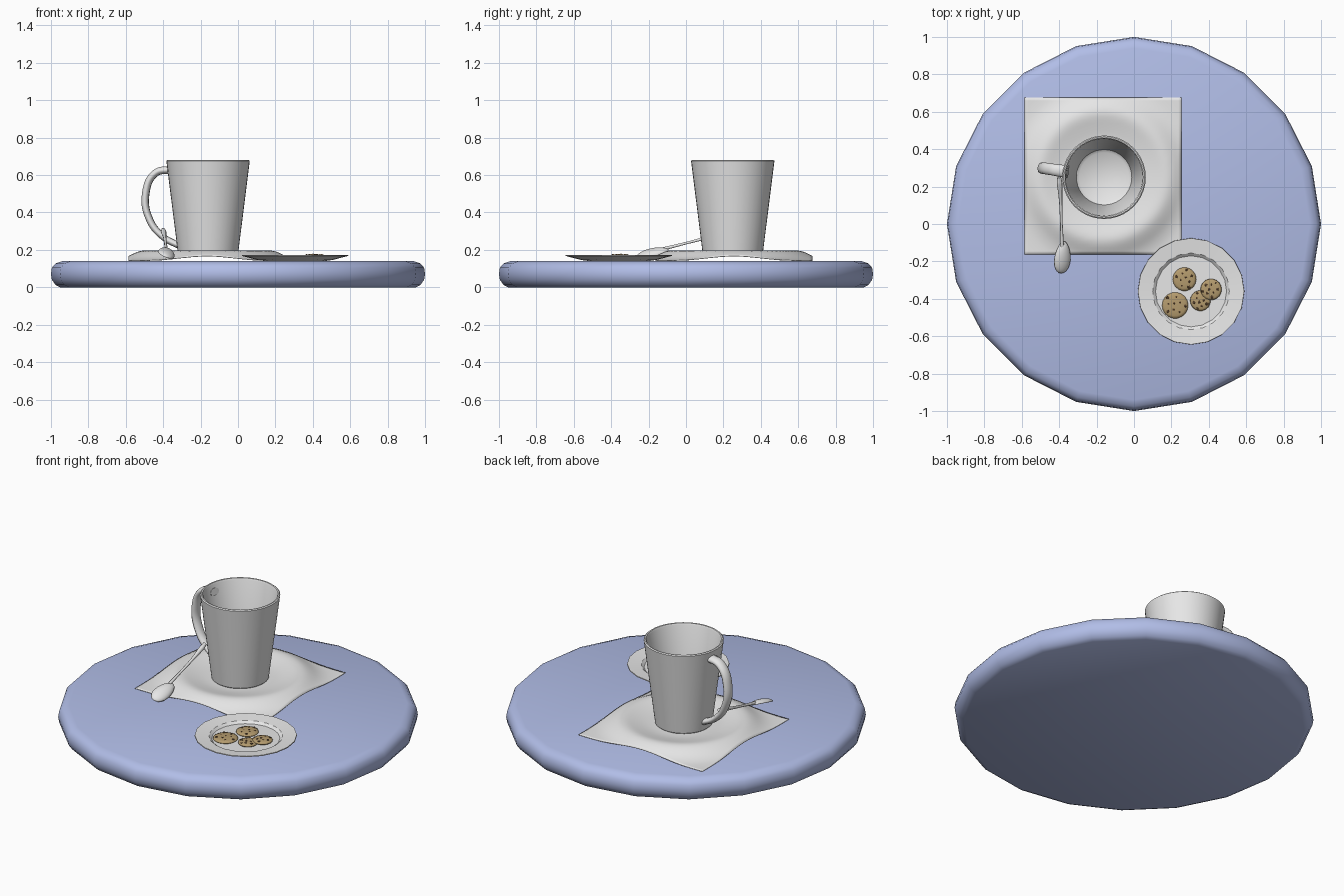
import bpy, bmesh, math, random
from mathutils import Vector

cube = bpy.data.objects.get("Cube")
if cube:
    bpy.data.objects.remove(cube, do_unlink=True)
random.seed(4)


def material(name, rgb):
    m = bpy.data.materials.new(name)
    m.use_nodes = True
    m.diffuse_color = (*rgb, 1)
    m.node_tree.nodes["Principled BSDF"].inputs["Base Color"].default_value = (*rgb, 1)
    return m


BLUE = material("table blue", (0.44, 0.51, 0.80))
WHITE = material("china white", (0.8, 0.8, 0.8))
BISCUIT = material("biscuit tan", (0.46, 0.33, 0.156))
CHOCOLATE = material("chocolate brown", (0.12, 0.068, 0.033))


def activate(obj):
    bpy.ops.object.select_all(action="DESELECT")
    obj.select_set(True)
    bpy.context.view_layer.objects.active = obj


def finish(name, bm, mat, location=(0, 0, 0), angle=40):
    bmesh.ops.recalc_face_normals(bm, faces=bm.faces)
    mesh = bpy.data.meshes.new(name)
    bm.to_mesh(mesh)
    bm.free()
    mesh.materials.append(mat)
    obj = bpy.data.objects.new(name, mesh)
    obj.location = location
    bpy.context.collection.objects.link(obj)
    activate(obj)
    bpy.ops.object.shade_smooth_by_angle(angle=math.radians(angle))
    return obj


def lathe(name, profile, sides, mat, location=(0, 0, 0), angle=40):
    """Turn a (radius, height) profile around z, capping both open ends."""
    bm = bmesh.new()
    rings = []
    for r, z in profile:
        rings.append([bm.verts.new((r * math.cos(a), r * math.sin(a), z))
                      for a in (math.tau * i / sides for i in range(sides))])
    for low, high in zip(rings, rings[1:]):
        for i in range(sides):
            j = (i + 1) % sides
            bm.faces.new((low[i], low[j], high[j], high[i]))
    bm.faces.new(rings[0])
    bm.faces.new(rings[-1])
    return finish(name, bm, mat, location, angle)


def tube(name, points, radii, depth, mat):
    """Smooth rod through the points, with a radius factor at each."""
    curve = bpy.data.curves.new(name, "CURVE")
    curve.dimensions = "3D"
    curve.bevel_depth = depth
    curve.bevel_resolution = 3
    curve.use_fill_caps = True
    spline = curve.splines.new("BEZIER")
    spline.bezier_points.add(len(points) - 1)
    for bp, co, r in zip(spline.bezier_points, points, radii):
        bp.co, bp.radius = co, r
        bp.handle_left_type = bp.handle_right_type = "AUTO"
    curve.materials.append(mat)
    obj = bpy.data.objects.new(name, curve)
    bpy.context.collection.objects.link(obj)
    activate(obj)
    bpy.ops.object.convert(target="MESH")
    return bpy.context.object


# Round table top with a soft edge
lathe("table_top", [(0.95, 0), (0.975, 0.012), (0.995, 0.04), (1, 0.07), (0.995, 0.105),
                    (0.975, 0.128), (0.94, 0.14)], 20, BLUE, angle=50)

# Napkin draped over a dish: dipped centre, raised ring, low corners
MUG = Vector((-0.16, 0.25, 0))
DRAPE = [(0, 0.168), (0.2, 0.17), (0.27, 0.184), (0.335, 0.2), (0.365, 0.196),
         (0.41, 0.171), (0.46, 0.15), (0.52, 0.144), (0.7, 0.146)]


def drape_height(r):
    for (r0, z0), (r1, z1) in zip(DRAPE, DRAPE[1:]):
        if r <= r1:
            t = (r - r0) / (r1 - r0)
            return z0 + (z1 - z0) * t
    return DRAPE[-1][1]


bm = bmesh.new()
bmesh.ops.create_grid(bm, x_segments=48, y_segments=48, size=0.42)
for v in bm.verts:
    r = v.co.xy.length
    v.co.z = sum(drape_height(abs(r + d)) for d in (-0.025, 0, 0.025)) / 3
napkin = finish("napkin", bm, WHITE, (-0.165, 0.257, 0), 60)
napkin.modifiers.new("thickness", "SOLIDIFY").thickness = 0.003

# Mug body with hollow inside
lathe("mug_body", [(0.152, 0.168), (0.16, 0.175), (0.222, 0.668), (0.223, 0.676), (0.217, 0.681),
                   (0.21, 0.68), (0.205, 0.67), (0.148, 0.235), (0.132, 0.222)],
      40, WHITE, MUG)

# Mug handle, wider than it is thick
handle = tube("mug_handle",
              [(-0.195, 0, 0.63), (-0.285, 0, 0.61), (-0.337, 0, 0.5), (-0.315, 0, 0.36),
               (-0.24, 0, 0.268), (-0.15, 0, 0.22)],
              [1.1, 1, 1, 0.95, 0.9, 0.9], 0.02, WHITE)
handle.scale.y = 1.55
handle.location = MUG
handle.rotation_euler.z = math.radians(-8.5)

# Spoon resting face down, stem leaning on the mug handle
bm = bmesh.new()
bmesh.ops.create_uvsphere(bm, u_segments=24, v_segments=16, radius=1)
bmesh.ops.delete(bm, geom=[v for v in bm.verts if v.co.z < -0.01], context="VERTS")
for v in bm.verts:
    taper = 1 - 0.18 * v.co.y
    v.co = Vector((v.co.x * 0.046 * taper, v.co.y * 0.088, v.co.z * 0.026))
bowl = finish("spoon_bowl", bm, WHITE, (-0.383, -0.178, 0.18), 60)
bowl.rotation_euler = (math.radians(13), math.radians(22), 0)
bowl.modifiers.new("thickness", "SOLIDIFY").thickness = 0.004
tube("spoon_stem", [(-0.384, -0.12, 0.206), (-0.388, 0.0, 0.236), (-0.392, 0.12, 0.268),
                    (-0.398, 0.22, 0.298), (-0.4, 0.25, 0.308)],
     [1.1, 0.8, 1, 1.7, 1.2], 0.0085, WHITE)

# Small plate
PLATE = Vector((0.305, -0.36, 0))
lathe("plate", [(0.17, 0.142), (0.2, 0.146), (0.285, 0.168), (0.284, 0.173),
                (0.205, 0.165), (0.19, 0.152)], 20, WHITE, PLATE, 25)

# Cookies with chocolate chips: x, y, radius, lift
COOKIES = [(0.27, -0.295, 0.063, 0), (0.22, -0.435, 0.07, 0),
           (0.412, -0.35, 0.057, 0.007), (0.355, -0.41, 0.055, 0)]
for n, (x, y, r, lift) in enumerate(COOKIES, 1):
    base = Vector((x, y, 0.152 + lift))
    lathe(f"cookie_{n}", [(r * 0.92, 0), (r, 0.005), (r * 0.97, 0.011), (r * 0.8, 0.015),
                          (r * 0.4, 0.017)], 18, BISCUIT, base, 60)
    bm = bmesh.new()
    for i in range(9):
        a = i * 2.4 + n
        d = r * 0.85 * math.sqrt((i + 0.4) / 9)
        chip = bmesh.ops.create_icosphere(bm, subdivisions=1, radius=random.uniform(0.006, 0.01))
        for v in chip["verts"]:
            v.co.z *= 0.6
        bmesh.ops.translate(bm, verts=chip["verts"],
                            vec=(d * math.cos(a), d * math.sin(a), 0.0165 - 0.003 * d / r))
    finish(f"cookie_chips_{n}", bm, CHOCOLATE, base, 20)
